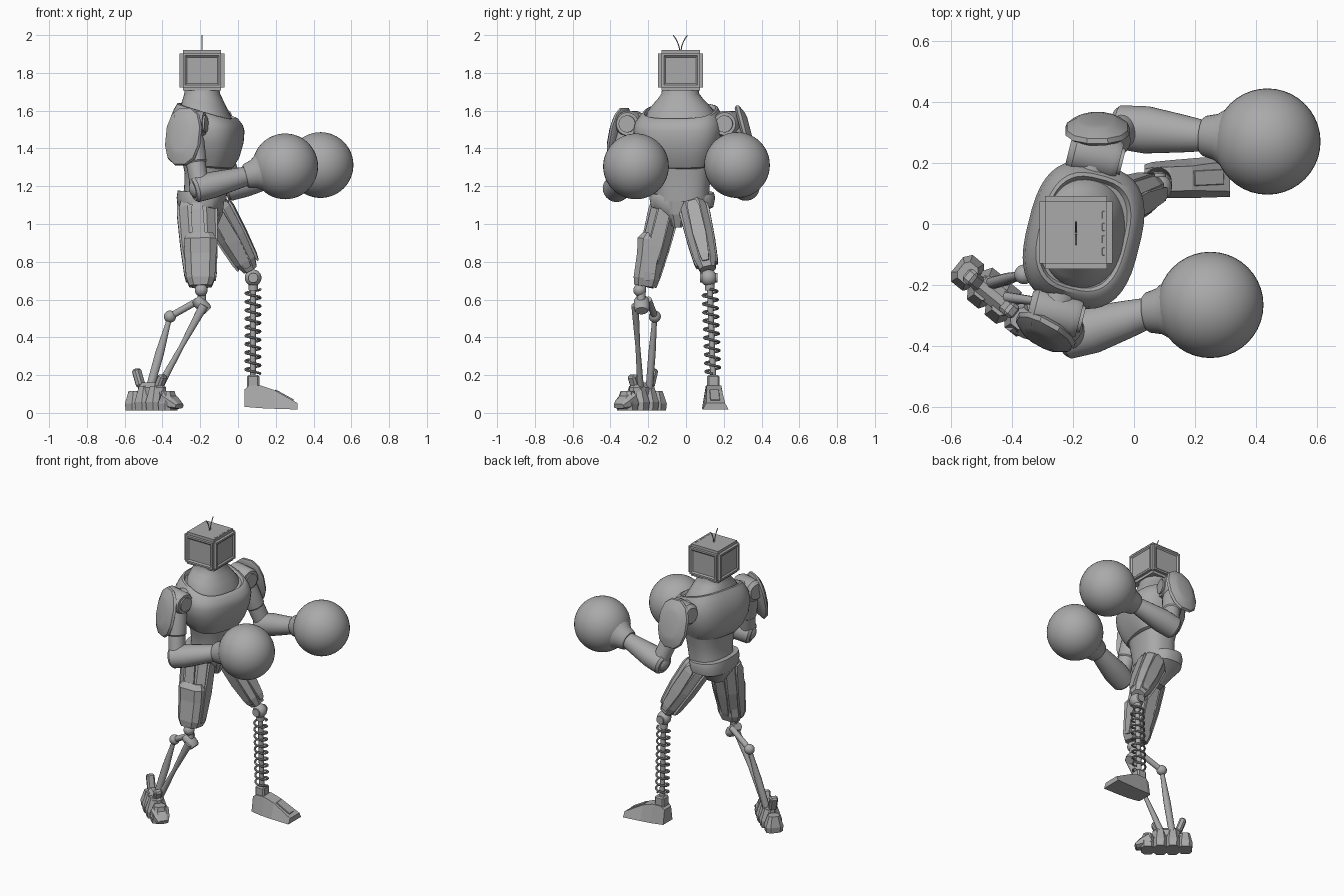
import bpy, bmesh
from math import sin, cos, pi, radians, copysign
from mathutils import Vector as V, Matrix

cube = bpy.data.objects.get("Cube")
if cube:
    bpy.data.objects.remove(cube)

grey = bpy.data.materials.new("plain grey")
grey.use_nodes = True
tone = (0.4, 0.4, 0.4, 1)
grey.diffuse_color = tone
for node in grey.node_tree.nodes:
    if node.type == "BSDF_PRINCIPLED":
        node.inputs["Base Color"].default_value = tone

X, Y, Z = V((1, 0, 0)), V((0, 1, 0)), V((0, 0, 1))
YAW = radians(-14)
FORWARD = V((cos(YAW), sin(YAW), 0))


def finish(name, bm, smooth=True):
    bmesh.ops.recalc_face_normals(bm, faces=bm.faces[:])
    for face in bm.faces:
        face.smooth = smooth
    for edge in bm.edges:
        edge.smooth = edge.calc_face_angle(pi) < radians(35)
    mesh = bpy.data.meshes.new(name)
    bm.to_mesh(mesh)
    bm.free()
    mesh.materials.append(grey)
    obj = bpy.data.objects.new(name, mesh)
    bpy.context.collection.objects.link(obj)
    return obj


def skin(name, rings, smooth=True):
    """Bridge a row of rings and cap both ends."""
    bm = bmesh.new()
    rows = [[bm.verts.new(p) for p in ring] for ring in rings]
    for a, b in zip(rows, rows[1:]):
        for i in range(len(a)):
            bm.faces.new((a[i - 1], a[i], b[i], b[i - 1]))
    bm.faces.new(rows[0])
    bm.faces.new(rows[-1][::-1])
    return finish(name, bm, smooth)


def oval(centre, u, v, a, b, sides, power=2, tilt=0):
    """Superellipse ring; tilt drops the side that u points to."""
    ring = []
    for i in range(sides):
        t = 2 * pi * (i + 0.5) / sides
        c, s = (copysign(abs(f(t)) ** (2 / power), f(t)) for f in (cos, sin))
        ring.append(centre + u * a * c + v * b * s - Z * tilt * a * c)
    return ring


def frame(axis, ref):
    d = axis.normalized()
    u = (ref - d * ref.dot(d)).normalized()
    return u, d.cross(u)


def limb(name, p, q, profile, sides=24, power=2, ref=X, smooth=True):
    """Solid along p-q; profile rows are (position, radius on ref, other radius)."""
    p, q = V(p), V(q)
    u, v = frame(q - p, ref)
    return skin(name, [oval(p.lerp(q, t), u, v, a, b, sides, power)
                       for t, a, b in profile], smooth)


def rod(name, p, q, r, sides=16):
    ref = Z if abs((V(q) - V(p)).normalized().z) < 0.7 else X
    return limb(name, p, q, [(0, r, r), (1, r, r)], sides, ref=ref)


def stack(name, yaw, sections, power=2.5):
    """Horizontal sections (z, x, y, depth, width, tilt)."""
    u, v = V((cos(yaw), sin(yaw), 0)), V((-sin(yaw), cos(yaw), 0))
    return skin(name, [oval(V((x, y, z)), u, v, a, b, 40, power, k)
                       for z, x, y, a, b, k in sections])


def tube(name, path, r, sides=8):
    path = [V(p) for p in path]
    rings = []
    for i, p in enumerate(path):
        d = path[min(i + 1, len(path) - 1)] - path[max(i - 1, 0)]
        rings.append(oval(p, *frame(d, Z if abs(d.normalized().z) < 0.8 else X), r, r, sides))
    return skin(name, rings)


def ball(name, centre, r):
    bm = bmesh.new()
    bmesh.ops.create_uvsphere(bm, u_segments=40, v_segments=24, radius=r,
                              matrix=Matrix.Translation(centre))
    return finish(name, bm)


def block(name, centre, size, yaw=0, pitch=0, bevel=0.01, inset=False):
    bm = bmesh.new()
    bmesh.ops.create_cube(bm, size=1, matrix=Matrix.Diagonal((*size, 1)))
    bmesh.ops.bevel(bm, geom=bm.edges[:], offset=bevel, segments=2 if inset else 1,
                    affect="EDGES")
    if inset:
        sides = sorted(bm.faces, key=lambda f: -f.calc_area() + 9 * (abs(f.normal.z) > 0.5))[:4]
        bmesh.ops.inset_individual(bm, faces=sides, thickness=0.016, depth=0)
        bmesh.ops.inset_individual(bm, faces=sides, thickness=0.012, depth=-0.008)
    bm.transform(Matrix.Translation(centre) @ Matrix.Rotation(yaw, 4, "Z")
                 @ Matrix.Rotation(pitch, 4, "Y"))
    return finish(name, bm, False)


# Head with recessed panels, top slots and two wire aerials
block("head", (-0.19, -0.028, 1.813), (0.238, 0.238, 0.215), bevel=0.018, inset=True)
for i in range(4):
    block("head_slot", (-0.1, -0.09 + 0.04 * i, 1.92), (0.008, 0.025, 0.004), bevel=0.001)
for side in (-1, 1):
    tube("aerial", [(-0.19, -0.03 + side * (0.003 + 0.035 * t * t), 1.91 + 0.09 * t)
                    for t in (0, 0.3, 0.6, 0.8, 1)], 0.003)

# Torso: chest with sloping collar, flared neck, waist and belt
stack("chest", YAW, [
    (1.30, -0.165, -0.03, 0.11, 0.15, 0.1), (1.31, -0.165, -0.03, 0.13, 0.17, 0.1),
    (1.36, -0.165, -0.033, 0.162, 0.195, 0.05), (1.43, -0.165, -0.036, 0.182, 0.228, 0),
    (1.5, -0.165, -0.036, 0.186, 0.238, 0.05), (1.545, -0.165, -0.036, 0.178, 0.23, 0.13),
    (1.575, -0.163, -0.034, 0.163, 0.214, 0.22), (1.597, -0.16, -0.032, 0.15, 0.198, 0.29),
    (1.6, -0.16, -0.032, 0.139, 0.186, 0.3), (1.585, -0.163, -0.032, 0.13, 0.176, 0.3)], 2.8)
stack("neck", YAW / 2, [
    (1.56, -0.165, -0.03, 0.138, 0.183, 0.28), (1.595, -0.168, -0.03, 0.133, 0.175, 0.25),
    (1.632, -0.178, -0.03, 0.118, 0.148, 0.15), (1.665, -0.185, -0.03, 0.104, 0.118, 0.05),
    (1.69, -0.19, -0.03, 0.095, 0.1, 0), (1.72, -0.19, -0.03, 0.09, 0.096, 0)], 2.2)
stack("waist", YAW / 2, [
    (1.12, -0.18, -0.02, 0.115, 0.142, 0), (1.19, -0.17, -0.02, 0.113, 0.143, 0),
    (1.27, -0.165, -0.022, 0.115, 0.156, 0), (1.35, -0.165, -0.025, 0.13, 0.18, 0)])
stack("pelvis", 0, [
    (0.99, -0.19, -0.04, 0.06, 0.045, 0), (1.05, -0.19, -0.03, 0.1, 0.1, 0),
    (1.09, -0.2, -0.02, 0.12, 0.165, 0), (1.14, -0.2, -0.02, 0.125, 0.175, 0),
    (1.165, -0.2, -0.02, 0.12, 0.168, 0.1), (1.165, -0.19, -0.02, 0.105, 0.14, 0.1)])
limb("crotch_plate", (-0.1, -0.045, 1.13), (-0.13, -0.045, 0.985),
     [(0, 0.03, 0.055), (0.5, 0.035, 0.045), (1, 0.02, 0.025)], 8, 3, smooth=False)


# Arms: shoulder drum, shield, upper arm, forearm and round glove
def arm(side, shoulder, elbow, wrist, glove, shield, normal):
    shoulder, elbow, wrist, glove = map(V, (shoulder, elbow, wrist, glove))
    shield, normal = V(shield), V(normal).normalized()
    reach = FORWARD * 0.085
    limb(side + "_shoulder_drum", shoulder - reach, shoulder + reach,
         [(0, 0.05, 0.05), (0.12, 0.07, 0.07), (0.88, 0.07, 0.07), (1, 0.06, 0.06)], ref=Z)
    rod(side + "_shoulder_cap", shoulder + reach, shoulder + reach * 1.12, 0.045, 24)
    rod(side + "_shoulder_axle", V((-0.18, -0.03, 1.53)), shoulder, 0.06)
    limb(side + "_shoulder_shield", shield - normal * 0.022, shield + normal * 0.03,
         [(0, 0.145, 0.09), (0.2, 0.16, 0.108), (0.5, 0.155, 0.102), (0.9, 0.11, 0.068),
          (1, 0.08, 0.05)], 12, 2.4, Z)
    rod(side + "_shield_mount", shoulder, shield, 0.035)
    limb(side + "_upper_arm", shoulder, elbow,
         [(0, 0.055, 0.06), (0.3, 0.065, 0.065), (0.6, 0.058, 0.06),
          (0.62, 0.052, 0.054), (1, 0.05, 0.055)])
    ball(side + "_elbow", elbow, 0.06)
    limb(side + "_forearm", elbow - (wrist - elbow) * 0.15, wrist,
         [(0, 0.058, 0.058), (0.05, 0.07, 0.072), (0.35, 0.07, 0.078),
          (0.75, 0.058, 0.062), (1, 0.05, 0.05)], ref=Z)
    limb(side + "_glove_cuff", wrist - (glove - wrist) * 0.06, glove,
         [(0, 0.058, 0.058), (0.04, 0.066, 0.066), (0.22, 0.076, 0.076),
          (0.4, 0.104, 0.104), (0.6, 0.13, 0.13), (1, 0.1, 0.1)], 32, ref=Z)
    ball(side + "_glove", glove, 0.174)


arm("right", (-0.26, -0.29, 1.53), (-0.2, -0.365, 1.19), (0.05, -0.29, 1.255),
    (0.25, -0.265, 1.305), (-0.293, -0.358, 1.465), (-0.47, -0.85, 0.2))
arm("left", (-0.13, 0.225, 1.53), (-0.025, 0.315, 1.197), (0.235, 0.288, 1.265),
    (0.437, 0.27, 1.312), (-0.12, 0.315, 1.48), (0, 0.95, 0.25))


# Thighs: faceted core with thin long armour plates
def thigh(side, p, q, a, b):
    p, q = V(p), V(q)
    u, v = frame(q - p, X)
    limb(side + "_thigh", p, q,
         [(0, a * 0.85, b * 0.8), (0.1, a, b), (0.5, a * 0.95, b), (0.86, a * 0.75, b * 0.85),
          (1, a * 0.5, b * 0.6)], 8, 2.8, smooth=False)
    for k in range(4):
        t = k * pi / 2
        off = u * a * cos(t) + v * b * sin(t)
        limb(side + "_thigh_plate", p.lerp(q, 0.06) + off, p.lerp(q, 0.94) + off * 0.74,
             [(0, 0.006, 0.03), (0.1, 0.015, 0.045), (0.55, 0.018, 0.05), (0.9, 0.014, 0.034),
              (1, 0.006, 0.024)], 4, 2, off, False)


thigh("right", (-0.22, -0.1, 1.13), (-0.195, -0.215, 0.67), 0.1, 0.076)
thigh("left", (-0.13, 0.035, 1.11), (0.065, 0.115, 0.76), 0.08, 0.072)
limb("right_knee_armour", (-0.2, -0.175, 0.95), (-0.198, -0.215, 0.67),
     [(0, 0.07, 0.055), (0.12, 0.09, 0.08), (0.4, 0.088, 0.072), (0.85, 0.08, 0.072),
      (1, 0.062, 0.062)], 8, 3.5, smooth=False)

# Left lower leg: knee ball, piston and coil spring
ball("left_knee", (0.08, 0.12, 0.715), 0.044)
rod("left_knee_pin", (0.08, 0.075, 0.715), (0.08, 0.167, 0.715), 0.026)
top, base = V((0.08, 0.125, 0.7)), V((0.078, 0.145, 0.14))
rod("left_piston", top, base, 0.016)
rod("left_spring_seat", top.lerp(base, 0.02), top.lerp(base, 0.09), 0.026)
STEPS, TURNS = 200, 10
tube("left_spring", [top.lerp(base, 0.08 + 0.8 * i / STEPS)
                     + 0.039 * (X * cos(2 * pi * TURNS * i / STEPS)
                                + Y * sin(2 * pi * TURNS * i / STEPS))
                     for i in range(STEPS + 1)], 0.0065)

# Left foot: wedge with an ankle block and a top plate
block("left_ankle", (0.08, 0.145, 0.165), (0.065, 0.065, 0.07), bevel=0.008)
skin("left_foot", [[V((x, y - low, floor)), V((x, y + low, floor)),
                    V((x, y + high, z)), V((x, y - high, z))]
                   for x, y, floor, z, low, high in (
                       (0.035, 0.145, 0.03, 0.125, 0.05, 0.035),
                       (0.06, 0.145, 0.03, 0.145, 0.058, 0.04),
                       (0.12, 0.147, 0.025, 0.145, 0.062, 0.04),
                       (0.19, 0.15, 0.022, 0.122, 0.065, 0.04),
                       (0.315, 0.157, 0.018, 0.052, 0.068, 0.05))], False)
block("left_foot_plate", (0.245, 0.152, 0.093), (0.11, 0.05, 0.009), 0.05, radians(29), 0.002)

# Right lower leg: knee pins and two struts, one of them bent
ball("right_knee", (-0.195, -0.245, 0.65), 0.034)
rod("right_knee_stem", (-0.195, -0.23, 0.7), (-0.19, -0.24, 0.57), 0.022)
limb("right_knee_hinge", (-0.225, -0.235, 0.605), (-0.16, -0.235, 0.54),
     [(0, 0.026, 0.034), (0.2, 0.034, 0.042), (0.8, 0.034, 0.042), (1, 0.026, 0.034)], 16)
hock = (-0.36, -0.165, 0.51)
rod("right_link", (-0.2, -0.2, 0.6), hock, 0.018)
ball("right_hock", hock, 0.032)
limb("right_rear_strut", hock, (-0.47, -0.195, 0.12),
     [(0, 0.018, 0.016), (0.1, 0.014, 0.014), (0.5, 0.024, 0.02), (1, 0.022, 0.02)], 12)
limb("right_front_strut", (-0.18, -0.27, 0.57), (-0.42, -0.24, 0.13),
     [(0, 0.025, 0.02), (0.3, 0.018, 0.016), (0.5, 0.013, 0.013), (1, 0.022, 0.018)], 12)

# Right foot: tapered lumps in a row, toe wedge, bridge and spurs
ROW = radians(-39)
ALONG = V((cos(ROW), sin(ROW), 0))
heel, toe = V((-0.545, -0.16, 0.012)), V((-0.37, -0.31, 0.012))
for i in range(4):
    t = i / 3
    swell = sin(pi * (0.15 + 0.7 * t))
    foot = heel.lerp(toe, t)
    limb("right_foot_lump", foot, foot + Z * (0.08 + 0.055 * swell),
         [(0, 0.042, 0.045 + 0.02 * swell), (0.35, 0.046, 0.048 + 0.024 * swell),
          (1, 0.03, 0.03 + 0.012 * swell)], 8, 3, ALONG, False)
limb("right_toe", (-0.38, -0.3, 0.07), (-0.31, -0.355, 0.035),
     [(0, 0.05, 0.06), (0.6, 0.032, 0.05), (1, 0.014, 0.035)], 8, 3, Z, False)
block("right_foot_bridge", (-0.455, -0.235, 0.115), (0.17, 0.075, 0.09), ROW, 0, 0.025)
for along, lift in ((-0.085, 0.185), (0.06, 0.155)):
    block("right_foot_spur", V((-0.46, -0.235, lift)) + ALONG * along,
          (0.04, 0.05, 0.1), ROW, radians(-20 if along < 0 else 25), 0.01)
